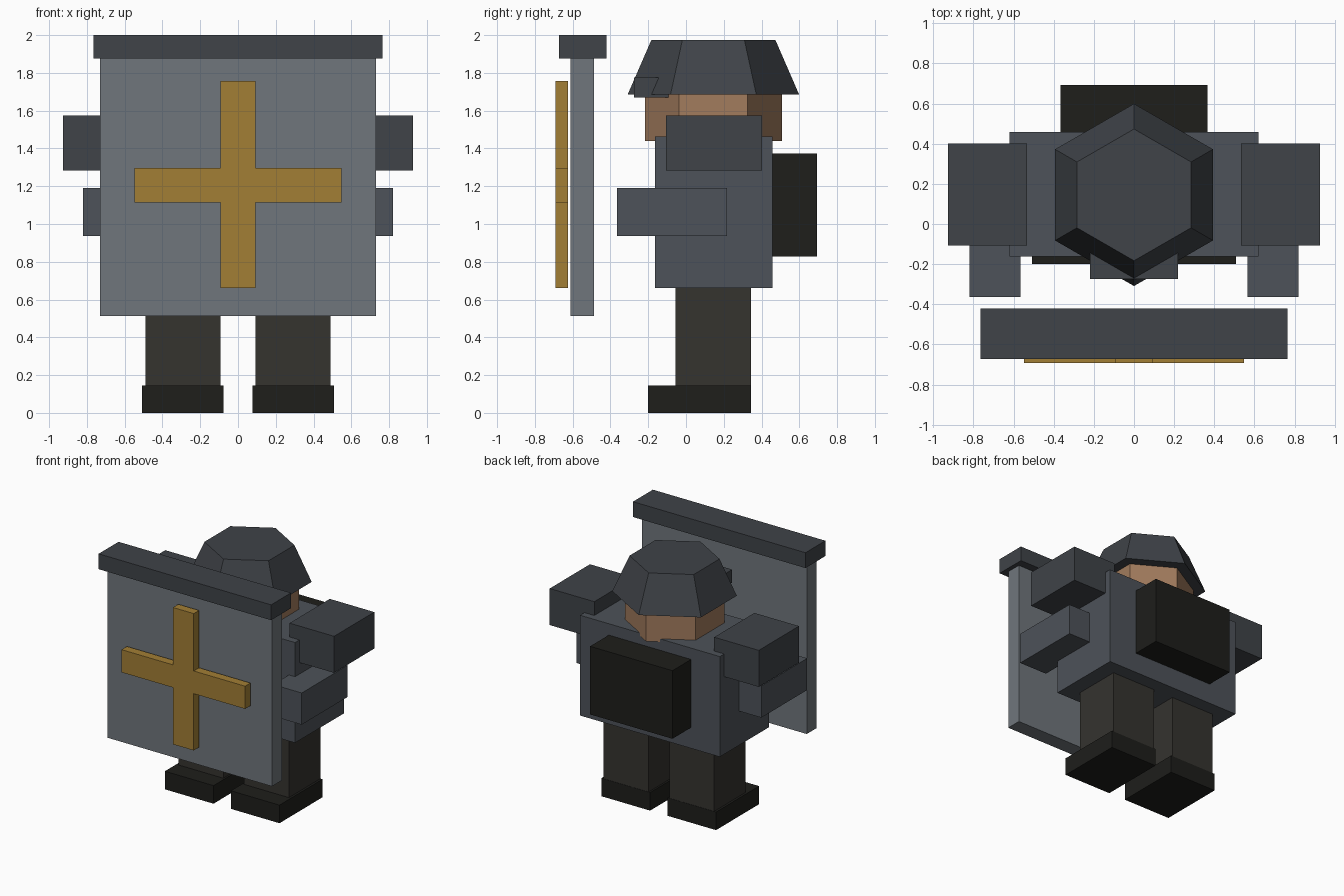
import bpy

if "Cube" in bpy.data.objects:
    bpy.data.objects.remove(bpy.data.objects["Cube"])


def material(name, rgb):
    m = bpy.data.materials.new(name)
    m.diffuse_color = (*rgb, 1)
    m.use_nodes = True
    m.node_tree.nodes["Principled BSDF"].inputs["Base Color"].default_value = m.diffuse_color
    return m


steel = material("steel", (0.16, 0.18, 0.20))
armour = material("armour", (0.075, 0.085, 0.10))
plate = material("dark_plate", (0.05, 0.056, 0.065))
cloth = material("dark_cloth", (0.035, 0.033, 0.028))
leather = material("black_leather", (0.013, 0.013, 0.011))
brass = material("brass", (0.36, 0.21, 0.035))
skin = material("skin", (0.36, 0.20, 0.11))


def finish(name, mat):
    ob = bpy.context.object
    ob.name = name
    ob.data.materials.append(mat)
    return ob


def box(name, mat, x, y, z):
    """Box from (min, max) extents on each axis."""
    bpy.ops.mesh.primitive_cube_add(
        size=1, location=[(a + b) / 2 for a, b in (x, y, z)])
    ob = finish(name, mat)
    ob.scale = [b - a for a, b in (x, y, z)]
    bpy.ops.object.transform_apply(location=False, rotation=False, scale=True)
    return ob


def pair(name, mat, x, y, z):
    """Matching boxes on the right and left."""
    box(name + "_right", mat, x, y, z)
    box(name + "_left", mat, (-x[1], -x[0]), y, z)


def hexagon(name, mat, r1, r2, z):
    """Six-sided block with corners pointing forward and back."""
    bpy.ops.mesh.primitive_cone_add(
        vertices=6, radius1=r1, radius2=r2, depth=z[1] - z[0],
        location=(0, 0.145, (z[0] + z[1]) / 2))
    finish(name, mat)


# Legs and boots
pair("boot", leather, (0.077, 0.508), (-0.20, 0.345), (0, 0.145))
pair("leg", cloth, (0.092, 0.49), (-0.055, 0.343), (0.10, 0.68))

# Body, backpack and arms
box("torso", armour, (-0.62, 0.62), (-0.163, 0.457), (0.66, 1.464))
box("backpack", leather, (-0.365, 0.365), (0.45, 0.693), (0.827, 1.373))
pair("shoulder_pad", plate, (0.532, 0.927), (-0.107, 0.402), (1.282, 1.575))
pair("forearm", armour, (0.566, 0.82), (-0.364, 0.217), (0.936, 1.19))

# Head, helmet and visor
hexagon("head", skin, 0.363, 0.363, (1.44, 1.74))
hexagon("helmet", plate, 0.454, 0.328, (1.685, 1.975))
box("visor", plate, (-0.218, 0.218), (-0.274, -0.06), (1.67, 1.775))

# Shield, top rail and cross emblem
box("shield", steel, (-0.73, 0.73), (-0.612, -0.487), (0.512, 1.89))
box("shield_rail", plate, (-0.765, 0.765), (-0.673, -0.421), (1.877, 2.0))
box("emblem_upright", brass, (-0.092, 0.092), (-0.692, -0.624), (0.66, 1.757))
box("emblem_crossbar", brass, (-0.548, 0.548), (-0.692, -0.624), (1.115, 1.297))
